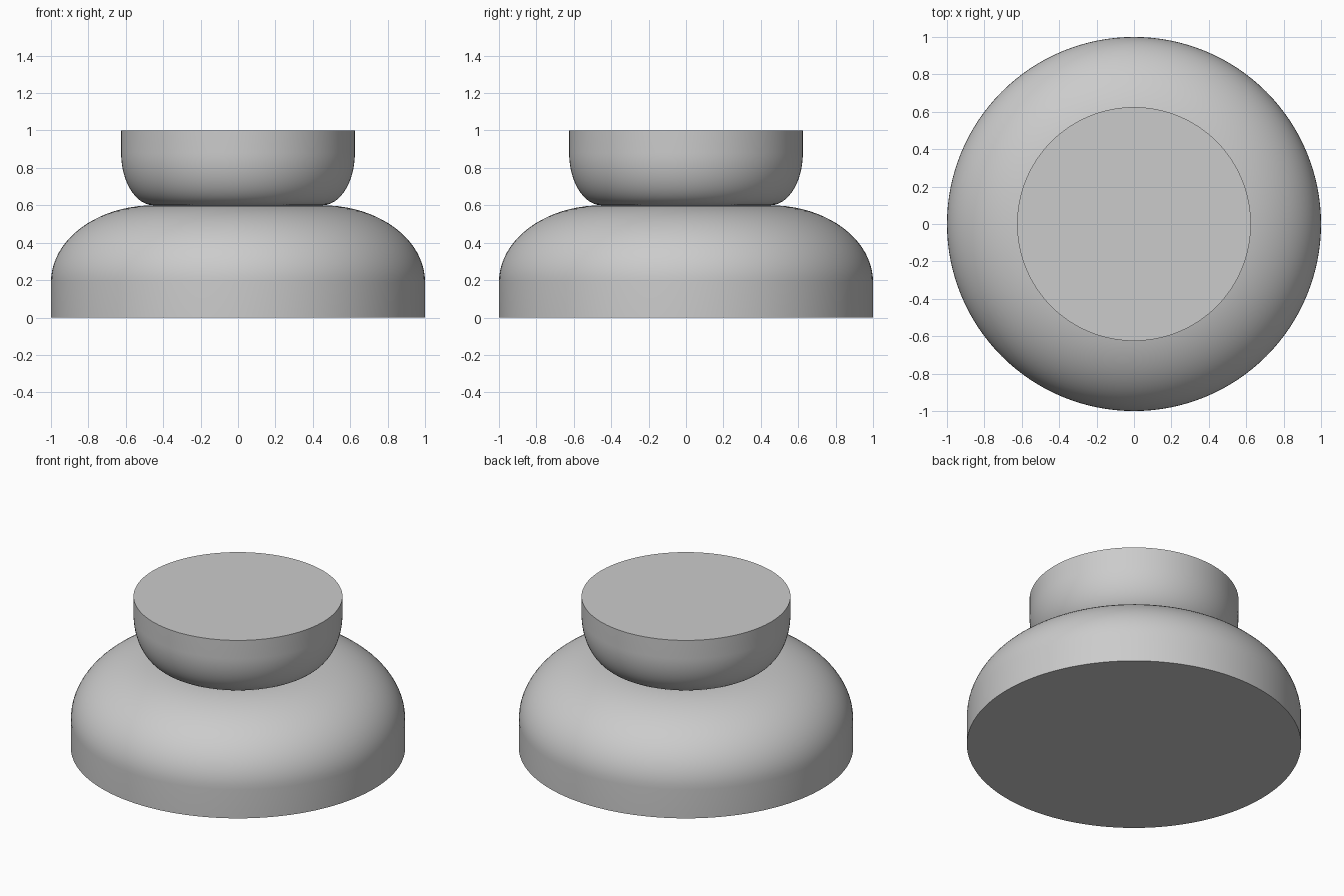
import bpy
import bmesh
from math import sin, cos, pi, radians

cube = bpy.data.objects.get("Cube")
if cube:
    bpy.data.objects.remove(cube, do_unlink=True)

SEGMENTS = 128
ARC_STEPS = 20
NECK_Z = 0.6

grey = bpy.data.materials.new("plain grey")
grey.use_nodes = True
colour = (0.6, 0.6, 0.6, 1)
grey.diffuse_color = colour
grey.node_tree.nodes["Principled BSDF"].inputs["Base Color"].default_value = colour


def rounded_disc(name, radius, flat_z, neck_radius, curve_z):
    """Lathe a straight wall that curves elliptically in to the neck."""
    points = [(0, flat_z), (radius, flat_z)]
    for i in range(ARC_STEPS + 1):
        a = pi / 2 * i / ARC_STEPS
        points.append((neck_radius + (radius - neck_radius) * cos(a),
                       curve_z + (NECK_Z - curve_z) * sin(a)))
    points.append((0, NECK_Z))

    bm = bmesh.new()
    verts = [bm.verts.new((r, 0, z)) for r, z in points]
    edges = [bm.edges.new(pair) for pair in zip(verts, verts[1:])]
    bmesh.ops.spin(bm, geom=verts + edges, cent=(0, 0, 0), axis=(0, 0, 1),
                   angle=2 * pi, steps=SEGMENTS, use_merge=True)
    bmesh.ops.remove_doubles(bm, verts=bm.verts, dist=0.0001)
    bmesh.ops.recalc_face_normals(bm, faces=bm.faces)
    mesh = bpy.data.meshes.new(name)
    bm.to_mesh(mesh)
    bm.free()

    mesh.materials.append(grey)
    obj = bpy.data.objects.new(name, mesh)
    bpy.context.collection.objects.link(obj)
    bpy.ops.object.select_all(action='DESELECT')
    obj.select_set(True)
    bpy.context.view_layer.objects.active = obj
    bpy.ops.object.shade_smooth_by_angle(angle=radians(35))
    return obj


# Wide domed base, then the knob that flares up from its top
rounded_disc("base", radius=1.0, flat_z=0.0, neck_radius=0.45, curve_z=0.19)
rounded_disc("knob", radius=0.625, flat_z=1.0, neck_radius=0.45, curve_z=0.88)
